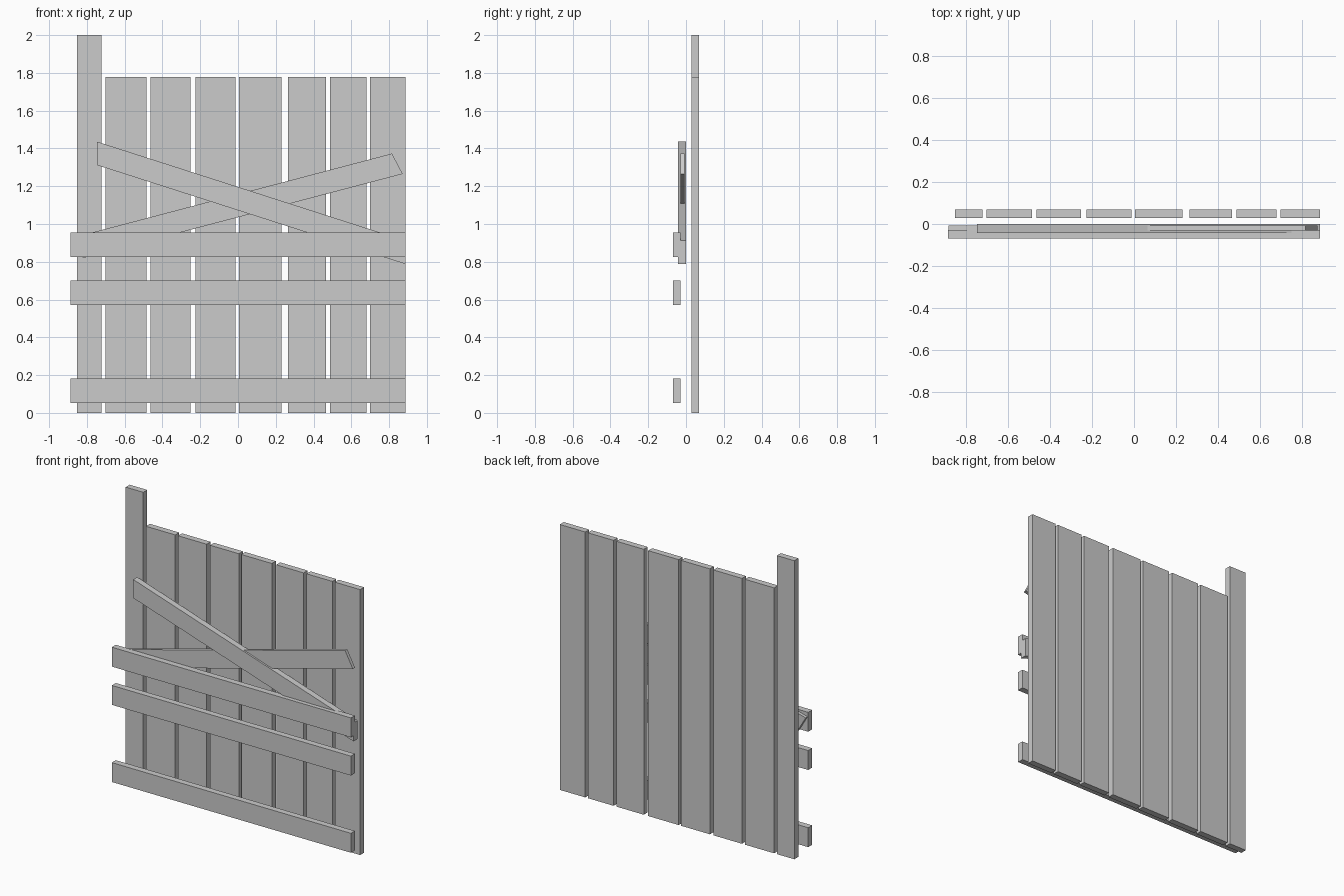
import bpy, bmesh

if "Cube" in bpy.data.objects:
    bpy.data.objects.remove(bpy.data.objects["Cube"])


def board(name, outline, y0, y1):
    """Extrude a front-view (x, z) outline from y0 to y1."""
    bm = bmesh.new()
    face = bm.faces.new([bm.verts.new((x, y0, z)) for x, z in outline])
    ext = bmesh.ops.extrude_face_region(bm, geom=[face])
    verts = [v for v in ext["geom"] if isinstance(v, bmesh.types.BMVert)]
    bmesh.ops.translate(bm, verts=verts, vec=(0, y1 - y0, 0))
    bmesh.ops.recalc_face_normals(bm, faces=bm.faces)
    mesh = bpy.data.meshes.new(name)
    bm.to_mesh(mesh)
    bm.free()
    obj = bpy.data.objects.new(name, mesh)
    bpy.context.collection.objects.link(obj)
    return obj


def rect(x0, x1, z0, z1):
    return [(x0, z0), (x1, z0), (x1, z1), (x0, z1)]


# Tall post on the left
board("post", rect(-0.852, -0.722, 0, 2.0), 0.028, 0.07)

# Upright planks of uneven width
planks = [(-0.702, -0.485), (-0.464, -0.252), (-0.226, -0.013), (0.005, 0.231),
          (0.264, 0.467), (0.488, 0.679), (0.698, 0.886)]
for i, (x0, x1) in enumerate(planks):
    board(f"plank_{i + 1}", rect(x0, x1, 0, 1.778), 0.028, 0.07)

# Horizontal rails in front
for i, z in enumerate((0.053, 0.57, 0.826)):
    board(f"rail_{i + 1}", rect(-0.886, 0.886, z, z + 0.13), -0.07, -0.028)

# Diagonal brace with upright cut ends
board("front_brace", [(-0.747, 1.312), (0.886, 0.788), (0.886, 0.912), (-0.747, 1.436)],
      -0.042, 0.0)

# Thinner crossing brace with slanted ends
board("thin_brace", [(-0.82, 0.82), (0.872, 1.265), (0.815, 1.373), (-0.882, 0.926)],
      -0.03, -0.007)
